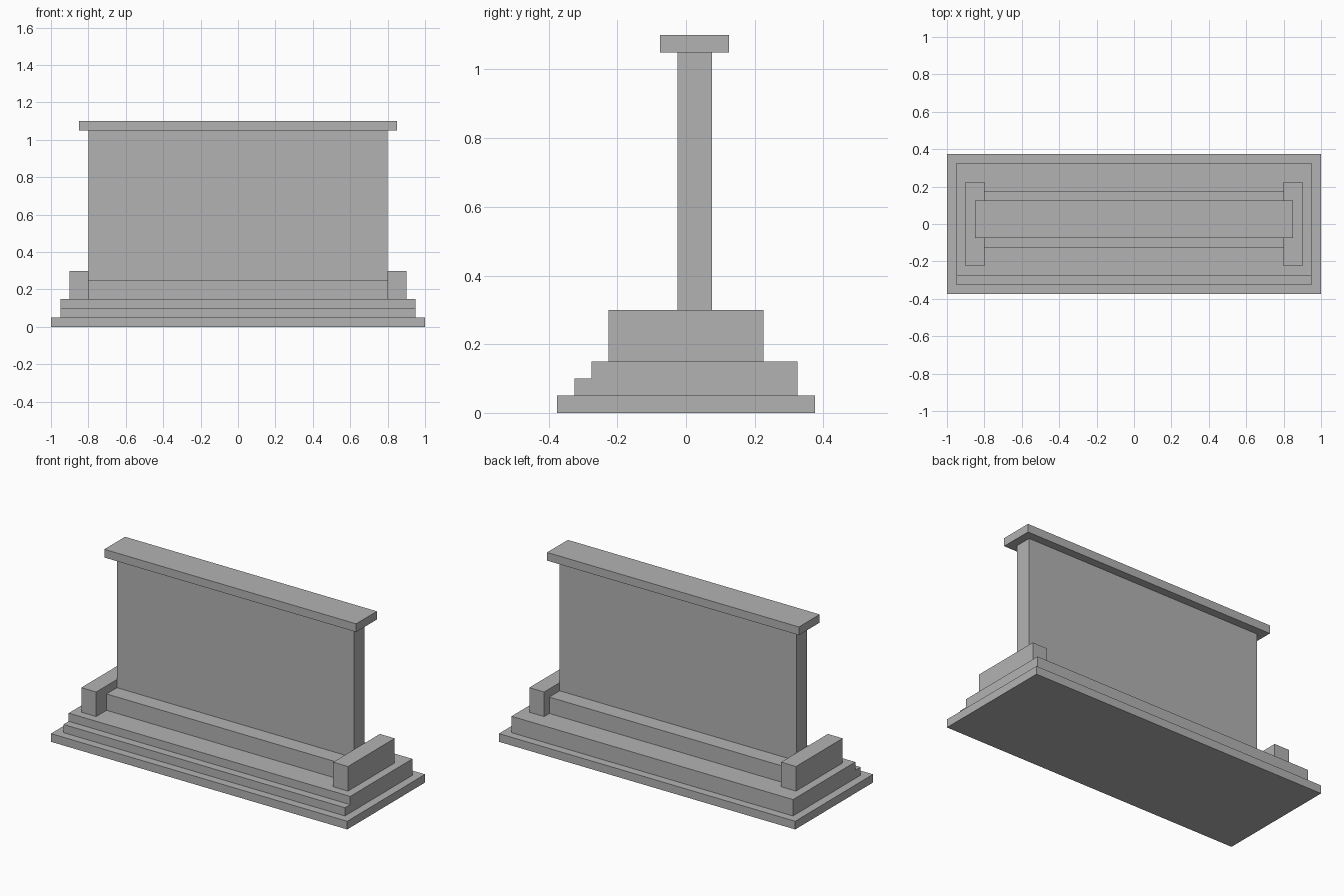
import bpy
import bmesh
from mathutils import Matrix, Vector

default = bpy.data.objects.get("Cube")
if default:
    bpy.data.objects.remove(default, do_unlink=True)

stone = bpy.data.materials.new("grey stone")
stone.use_nodes = True
colour = (0.45, 0.45, 0.45, 1)
stone.diffuse_color = colour
stone.node_tree.nodes["Principled BSDF"].inputs["Base Color"].default_value = colour


def block(name, x, y, z):
    """Box spanning the given (min, max) range on each axis."""
    low, high = (Vector(c) for c in zip(x, y, z))
    bm = bmesh.new()
    bmesh.ops.create_cube(bm, size=1, matrix=Matrix.Translation((low + high) / 2)
                          @ Matrix.Diagonal((*(high - low), 1)))
    mesh = bpy.data.meshes.new(name)
    bm.to_mesh(mesh)
    bm.free()
    mesh.materials.append(stone)
    obj = bpy.data.objects.new(name, mesh)
    bpy.context.collection.objects.link(obj)
    return obj


# Stepped base, with the extra step on the front only
block("ground_slab", (-1, 1), (-0.375, 0.375), (0, 0.05))
block("lower_step", (-0.95, 0.95), (-0.325, 0.325), (0.05, 0.1))
block("upper_step", (-0.95, 0.95), (-0.275, 0.325), (0.1, 0.15))

# Plinth held between two end blocks
block("plinth", (-0.8, 0.8), (-0.125, 0.175), (0.15, 0.25))
for side, x in (("left", (0.8, 0.9)), ("right", (-0.9, -0.8))):
    block(side + "_end_block", x, (-0.225, 0.225), (0.15, 0.3))

# Upright wall and overhanging cap
block("wall", (-0.8, 0.8), (-0.025, 0.075), (0.25, 1.05))
block("cap", (-0.85, 0.85), (-0.075, 0.125), (1.05, 1.1))
